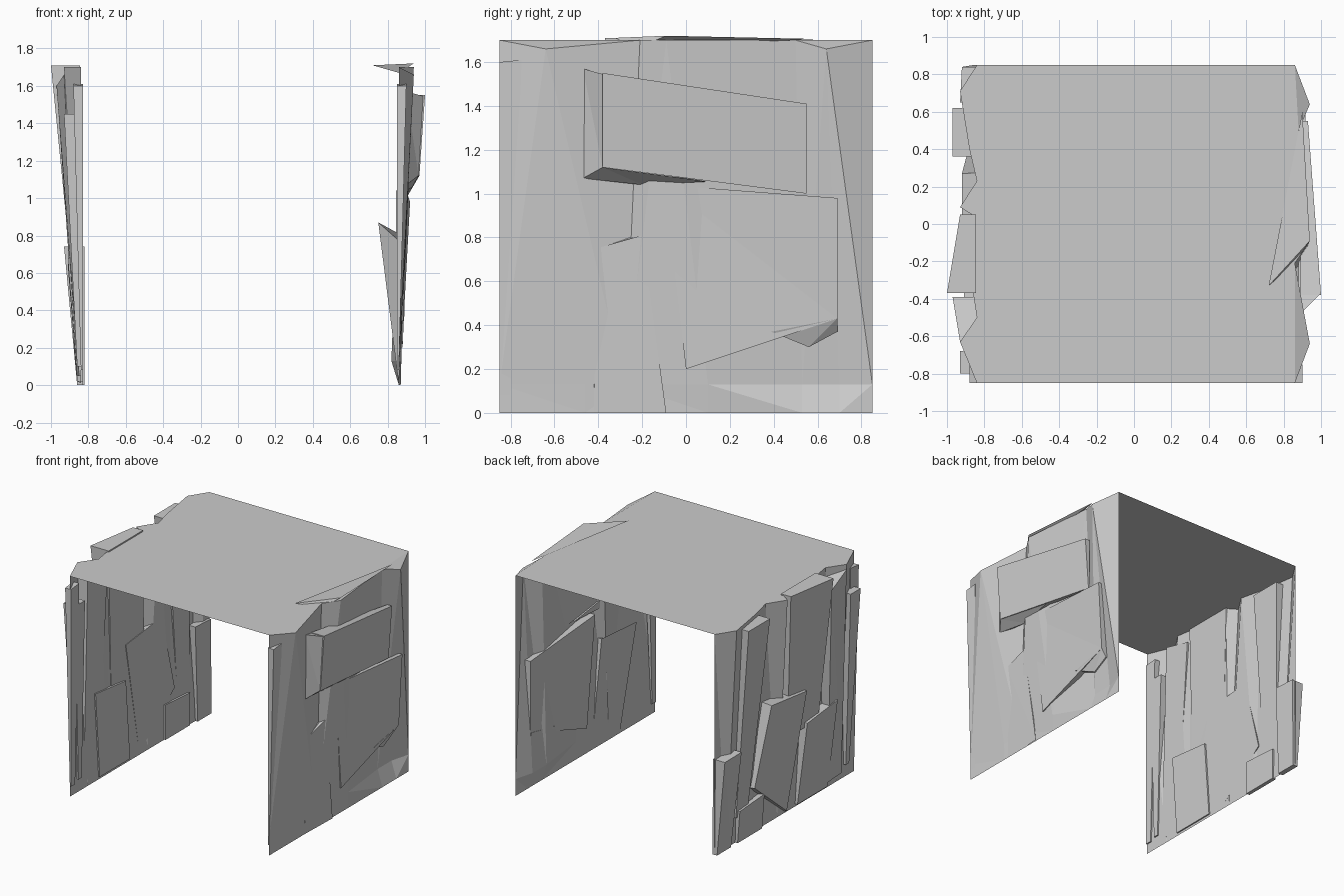
import bpy
import bmesh
from mathutils import Vector

default_cube = bpy.data.objects.get("Cube")
if default_cube:
    bpy.data.objects.remove(default_cube, do_unlink=True)

# One plain stone colour
stone = bpy.data.materials.new("grey_stone")
stone.use_nodes = True
stone_colour = (0.6, 0.6, 0.6, 1)
stone.diffuse_color = stone_colour
stone.node_tree.nodes["Principled BSDF"].inputs["Base Color"].default_value = stone_colour

TOP = 1.7
LEFT_WALL, RIGHT_WALL = -1, 1


def make_object(name, points, faces, recalculate=True):
    """Create a flat shaded stone object from points and faces."""
    mesh = bpy.data.meshes.new(name)
    builder = bmesh.new()
    verts = [builder.verts.new(point) for point in points]
    for face in faces:
        builder.faces.new([verts[index] for index in face])
    if recalculate:
        bmesh.ops.recalc_face_normals(builder, faces=builder.faces[:])
    bmesh.ops.triangulate(builder, faces=[f for f in builder.faces if len(f.verts) == 4])
    builder.to_mesh(mesh)
    builder.free()
    mesh.materials.append(stone)
    rock = bpy.data.objects.new(name, mesh)
    bpy.context.collection.objects.link(rock)
    return rock


def slab(name, side, corners, back, flare=0.0):
    """Rock slab: four outer corners (distance from centre, y, z) joined to
    a back face at a fixed distance, optionally spread wider than the front."""
    outer = [Vector((side * x, y, z)) for x, y, z in corners]
    middle = sum(outer, Vector()) / len(outer)
    inner = []
    for corner in outer:
        spread = corner + (corner - middle).normalized() * flare
        inner.append(Vector((side * back, spread.y, max(spread.z, 0))))
    faces = [(0, 1, 2, 3), (7, 6, 5, 4)]
    faces += [(i, (i + 1) % 4, (i + 1) % 4 + 4, i + 4) for i in range(4)]
    return make_object(name, outer + inner, faces)


def cliff_sheet(name, side, rows):
    """Folded wall sheet; every row is a list of (distance, y, z)."""
    count = len(rows[0])
    points = [(side * x, y, z) for row in rows for x, y, z in row]
    faces = []
    for level in range(len(rows) - 1):
        for i in range(count - 1):
            a = level * count + i
            face = (a, a + 1, a + count + 1, a + count)
            faces.append(face if side > 0 else face[::-1])
    return make_object(name, points, faces, recalculate=False)


# Flat ledge on top, with a ragged left edge
left_edge = [(0.84, -0.85), (0.93, -0.63), (0.84, -0.5), (0.86, -0.37), (0.85, 0.04),
             (0.93, 0.09), (0.84, 0.23), (0.88, 0.4), (0.93, 0.71), (0.84, 0.85)]
right_edge = [(0.86, 0.85), (0.88, 0.5), (0.94, -0.09), (0.86, -0.21), (0.86, -0.85)]
outline = [(-x, y, TOP) for x, y in left_edge] + [(x, y, TOP) for x, y in right_edge]
ledge = make_object("top_ledge", outline, [tuple(range(len(outline)))], recalculate=False)
if ledge.data.polygons[0].normal.z < 0:
    ledge.data.flip_normals()

# Sloped caps over the two right pillars
for label, start, ridge, end in (("front", right_edge[-1], -0.64, right_edge[-2]),
                                 ("back", right_edge[1], 0.64, right_edge[0])):
    make_object(label + "_pillar_cap",
                [(*start, TOP), (0.94, ridge, 1.66), (*end, TOP)], [(0, 1, 2)], False)

# Raised lip and its thin inward point
make_object("ledge_lip",
            [(0.72, -0.33, 1.71), (0.94, -0.09, 1.72), (0.9, 0.6, 1.705),
             (0.86, -0.21, 1.67)],
            [(0, 1, 2), (0, 3, 1), (0, 2, 3), (1, 3, 2)])

# Right wall: two tapering pillars around a broad middle column
right_top = [(x, y, TOP) for x, y in reversed(right_edge)]
right_top.insert(1, (0.94, -0.64, 1.66))
right_top.insert(5, (0.94, 0.64, 1.66))
foot_y = [-0.85, -0.46, -0.28, 0.1, 0.53, 0.7, 0.85]
foot_x = [0.86, 0.865, 0.86, 0.87, 0.82, 0.82, 0.86]
right_foot = [(x, y, 0.13) for x, y in zip(foot_x, foot_y)]
right_base = [(0.86, y, 0) for y in foot_y]
cliff_sheet("right_wall", RIGHT_WALL, [right_base, right_foot, right_top])

slab("right_upper_slab", RIGHT_WALL,
     [(1, -0.38, 1.55), (0.93, 0.55, 1.41), (0.9, 0.55, 1), (0.97, -0.38, 1.12)], 0.89)
slab("right_upper_slab_side", RIGHT_WALL,
     [(0.99, -0.38, 1.545), (0.9, -0.47, 1.57), (0.9, -0.47, 1.07), (0.965, -0.38, 1.12)], 0.88)
slab("right_upper_slab_base", RIGHT_WALL,
     [(0.965, -0.38, 1.12), (0.93, 0.1, 1.055), (0.88, -0.2, 1.04), (0.9, -0.47, 1.07)], 0.88)
slab("right_lower_slab", RIGHT_WALL,
     [(0.9, -0.1, 1.04), (0.92, 0.69, 0.98), (0.89, 0.69, 0.43), (0.88, 0, 0.2)], 0.845)
slab("right_lower_overhang", RIGHT_WALL,
     [(0.89, 0.39, 0.37), (0.89, 0.69, 0.43), (0.85, 0.69, 0.37), (0.85, 0.56, 0.3)], 0.84)

# Leaning slab that breaks through to the inside
make_object("right_leaning_slab",
            [(0.75, -0.47, 0.87), (0.86, -0.2, 0.81), (0.89, -0.2, 0.81),
             (0.885, -0.41, 0.75), (0.86, -0.42, 0), (0.87, -0.09, 0)],
            [(0, 1, 2, 3), (0, 4, 5, 1), (1, 5, 2), (2, 5, 4, 3), (0, 3, 4)])

# Thin blades at the front edge of both walls
for label, side, shift in (("right", RIGHT_WALL, 0), ("left", LEFT_WALL, -0.02)):
    slab(label + "_front_blade", side,
         [(0.9 + shift, -0.85, 1.6), (0.9 + shift, -0.75, 1.61),
          (0.86 + shift, -0.8, 0.08), (0.86 + shift, -0.85, 0.08)], 0.85 + shift)

# Left wall: ragged sheet straightening out towards the ground
left_top = [(x, y, TOP) for x, y in left_edge]
left_base = [(0.84, y, 0) for x, y in left_edge]
cliff_sheet("left_wall", LEFT_WALL, [left_base, left_top])

# Left wall: tall columns leaning outwards at the top
slab("left_back_column", LEFT_WALL,
     [(0.97, 0.36, 1.67), (0.97, 0.62, 1.67), (0.86, 0.62, 0.2), (0.86, 0.48, 0.2)], 0.85)
slab("left_middle_column", LEFT_WALL,
     [(1, -0.37, 1.71), (0.93, 0.05, 1.71), (0.88, 0.02, 0.6), (0.89, -0.34, 0.6)], 0.845)
slab("left_front_column", LEFT_WALL,
     [(0.93, -0.63, 1.66), (0.97, -0.39, 1.6), (0.86, -0.5, 0.05), (0.85, -0.68, 0.05)], 0.84)

# Left wall: lower slabs and blades
slab("left_lower_slab", LEFT_WALL,
     [(0.92, -0.16, 0.9), (0.92, 0.27, 0.95), (0.88, 0.42, 0.36), (0.86, 0, 0.02)], 0.84, 0.01)
slab("left_front_slab", LEFT_WALL,
     [(0.91, -0.55, 0.68), (0.91, -0.18, 0.64), (0.86, -0.13, 0.02), (0.86, -0.5, 0.02)], 0.83)
slab("left_back_slab", LEFT_WALL,
     [(0.93, 0.65, 0.74), (0.92, 0.84, 0.73), (0.86, 0.85, 0), (0.86, 0.68, 0)], 0.82)
slab("left_foot_slab", LEFT_WALL,
     [(0.88, 0.3, 0.27), (0.88, 0.6, 0.25), (0.86, 0.6, 0), (0.86, 0.3, 0)], 0.83)
slab("left_thin_blade", LEFT_WALL,
     [(0.93, -0.8, 1.45), (0.93, -0.68, 1.45), (0.86, -0.72, 0.1), (0.86, -0.76, 0.1)], 0.83)
